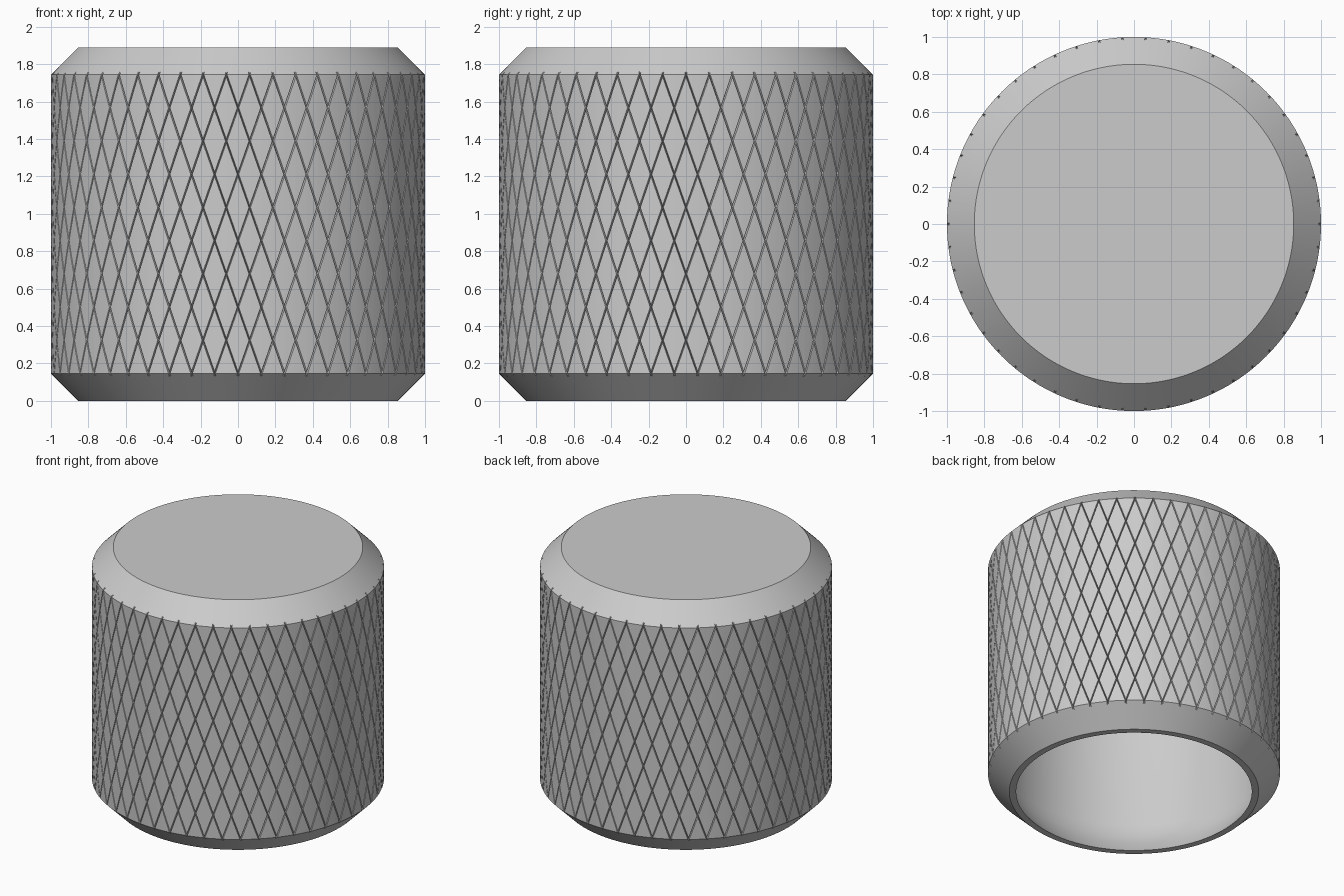
import bpy, bmesh
from math import sin, cos, pi, radians

cube = bpy.data.objects.get("Cube")
if cube:
    bpy.data.objects.remove(cube)

RADIUS, HEIGHT, CHAMFER = 1.0, 1.89, 0.146
GROOVES, TWIST, DEPTH, HALF_WIDTH = 50, radians(32.4), 0.016, 0.004
SEGMENTS = 200

metal = bpy.data.materials.new("satin_grey")
metal.use_nodes = True
grey = (0.6, 0.6, 0.6, 1)
metal.diffuse_color = grey
metal.node_tree.nodes["Principled BSDF"].inputs["Base Color"].default_value = grey


def make_object(name, bm):
    bmesh.ops.recalc_face_normals(bm, faces=bm.faces)
    mesh = bpy.data.meshes.new(name)
    bm.to_mesh(mesh)
    bm.free()
    mesh.materials.append(metal)
    obj = bpy.data.objects.new(name, mesh)
    bpy.context.collection.objects.link(obj)
    return obj


def lathe(name, profile):
    """Revolve an open (radius, z) profile and cap both of its ends."""
    bm = bmesh.new()
    rings = [[bm.verts.new((r * cos(2 * pi * i / SEGMENTS), r * sin(2 * pi * i / SEGMENTS), z))
              for i in range(SEGMENTS)] for r, z in profile]
    for low, high in zip(rings, rings[1:]):
        for i in range(SEGMENTS):
            j = (i + 1) % SEGMENTS
            bm.faces.new((low[i], low[j], high[j], high[i]))
    bm.faces.new(rings[0])
    bm.faces.new(rings[-1])
    return make_object(name, bm)


def knurl_cutter(name, direction, steps=32):
    """A ring of helical V-shaped bars leaning one way around the side."""
    bm = bmesh.new()
    top, bottom = HEIGHT - CHAMFER, CHAMFER
    margin = 0.04
    section = ((-2 * HALF_WIDTH, RADIUS + DEPTH), (2 * HALF_WIDTH, RADIUS + DEPTH),
               (0, RADIUS - DEPTH))
    for g in range(GROOVES):
        rows = []
        for s in range(steps + 1):
            z = bottom - margin + (top - bottom + 2 * margin) * s / steps
            turn = direction * TWIST * (top - z) / (top - bottom)
            angle = 2 * pi * g / GROOVES + turn
            rows.append([bm.verts.new((r * cos(angle + w), r * sin(angle + w), z))
                         for w, r in section])
        for a, b in zip(rows, rows[1:]):
            for i in range(3):
                j = (i + 1) % 3
                bm.faces.new((a[i], a[j], b[j], b[i]))
        bm.faces.new(rows[0])
        bm.faces.new(rows[-1])
    obj = make_object(name, bm)
    obj.hide_render = True
    return obj


# Thin chamfered shell, from the inner ceiling round to the top face
knob = lathe("knurled_knob", [
    (0.835, HEIGHT - 0.05), (0.94, HEIGHT - 0.16), (0.94, 0.28), (0.92, 0.19), (0.88, 0.1),
    (0.807, 0), (RADIUS - CHAMFER, 0), (RADIUS, CHAMFER),
    (RADIUS, HEIGHT - CHAMFER), (RADIUS - CHAMFER, HEIGHT)])

# Diamond knurling cut into the side
bpy.context.view_layer.objects.active = knob
for name, direction in (("left_knurl_cutter", -1), ("right_knurl_cutter", 1)):
    cutter = knurl_cutter(name, direction)
    cut = knob.modifiers.new(name, 'BOOLEAN')
    cut.operation = 'DIFFERENCE'
    cut.solver = 'MANIFOLD'
    cut.object = cutter
    bpy.ops.object.modifier_apply(modifier=cut.name)
    bpy.data.objects.remove(cutter)

bpy.ops.object.select_all(action='DESELECT')
knob.select_set(True)
bpy.ops.object.shade_smooth_by_angle(angle=radians(25))
